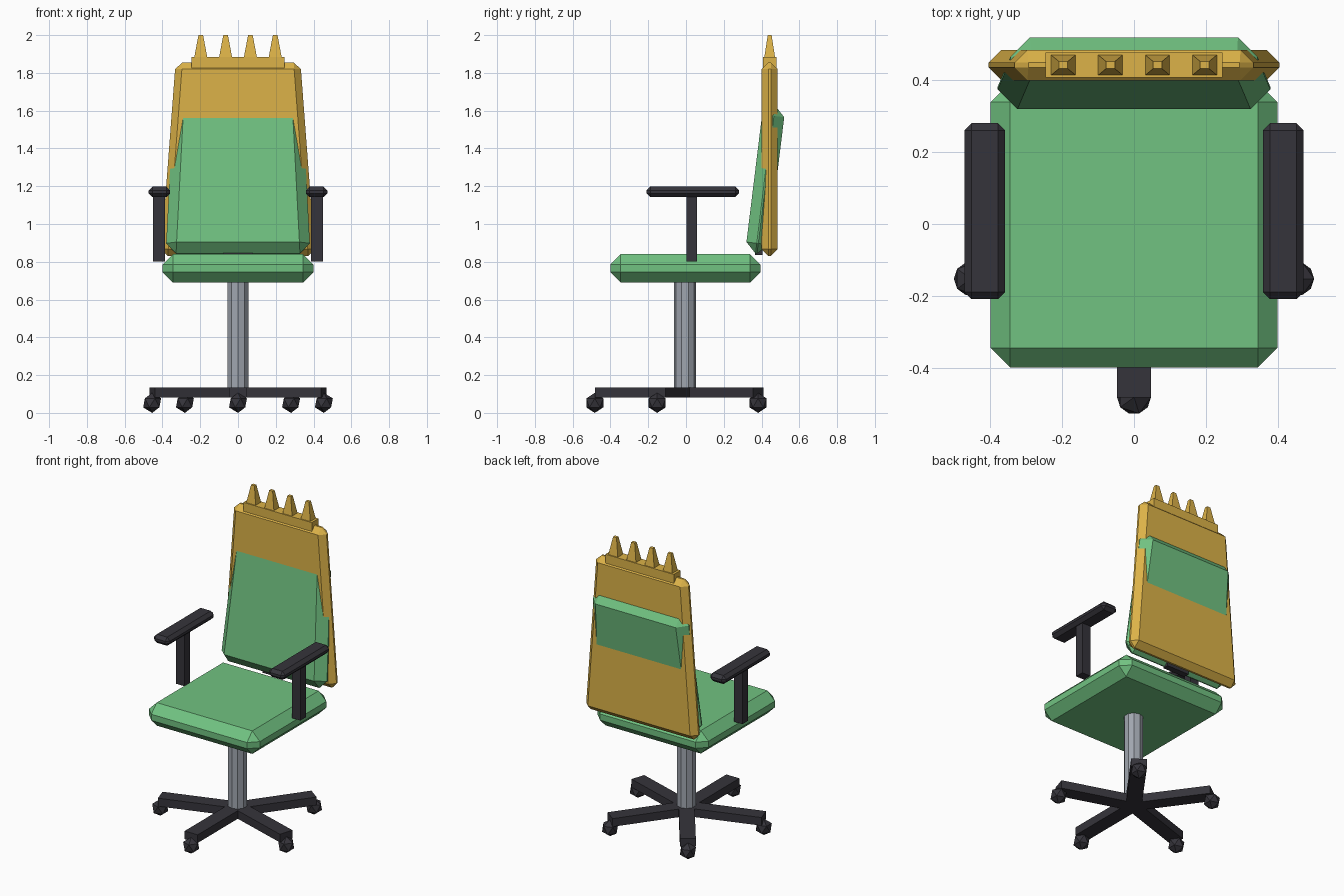
import bpy, bmesh, math
from mathutils import Matrix, Vector

if "Cube" in bpy.data.objects:
    bpy.data.objects.remove(bpy.data.objects["Cube"])


def material(name, rgb):
    m = bpy.data.materials.new(name)
    m.diffuse_color = (*rgb, 1)
    m.use_nodes = True
    m.node_tree.nodes["Principled BSDF"].inputs["Base Color"].default_value = m.diffuse_color
    return m


GREEN = material("green_fabric", (0.165, 0.54, 0.22))
GOLD = material("gold", (0.72, 0.45, 0.065))
DARK = material("dark_plastic", (0.036, 0.034, 0.043))
STEEL = material("grey_steel", (0.35, 0.38, 0.43))


def finish(name, bm, mat, matrix):
    bmesh.ops.recalc_face_normals(bm, faces=bm.faces)
    bm.transform(matrix)
    mesh = bpy.data.meshes.new(name)
    bm.to_mesh(mesh)
    bm.free()
    mesh.materials.append(mat)
    obj = bpy.data.objects.new(name, mesh)
    bpy.context.collection.objects.link(obj)
    return obj


def block(name, mat, center, size, bevel=0, top=(1, 1), rot=Matrix()):
    """Box with optional tapered top, chamfered edges and rotation."""
    bm = bmesh.new()
    bmesh.ops.create_cube(bm, size=1)
    for v in bm.verts:
        if v.co.z > 0:
            v.co.x *= top[0]
            v.co.y *= top[1]
        v.co = Vector(a * b for a, b in zip(v.co, size))
    if bevel:
        bmesh.ops.bevel(bm, geom=bm.edges[:], offset=bevel, segments=1,
                        affect='EDGES', profile=0.5)
    return finish(name, bm, mat, Matrix.Translation(center) @ rot)


# Seat cushion
block("seat", GREEN, (0, -0.003, 0.765), (0.80, 0.795, 0.15), 0.055)

# Back panel, leaning back cushion and hidden bracket
block("back_panel", GOLD, (0, 0.443, 1.343), (0.816, 0.085, 1.025), 0.036, (0.81, 1))
block("back_cushion", GREEN, (0, 0.42, 1.235), (0.766, 0.118, 0.79), 0.055,
      (0.893, 1), Matrix.Rotation(math.radians(-7), 4, 'X'))
block("back_bracket", DARK, (0, 0.385, 0.87), (0.16, 0.04, 0.07))

# Crown bar and spikes
block("crown_bar", GOLD, (0, 0.443, 1.85), (0.494, 0.07, 0.07))
for i in range(4):
    block(f"crown_spike_{i + 1}", GOLD, (-0.197 + i * 0.1313, 0.443, 1.9425),
          (0.068, 0.056, 0.115), top=(0.36, 0.36))

# Armrests
for side, s in (("left", -1), ("right", 1)):
    block(f"{side}_arm_post", DARK, (s * 0.418, 0.031, 0.98), (0.062, 0.057, 0.355))
    block(f"{side}_arm_pad", DARK, (s * 0.416, 0.036, 1.17), (0.114, 0.49, 0.056), 0.02)

# Central column
CY = -0.005
bm = bmesh.new()
bmesh.ops.create_cone(bm, cap_ends=True, segments=10, radius1=0.058, radius2=0.058, depth=0.6)
finish("column", bm, STEEL, Matrix.Translation((0, CY, 0.4)))

# Five-star base with faceted casters
R = 0.478
for i in range(5):
    turn = Matrix.Rotation(i * math.tau / 5, 4, 'Z')
    mid = turn @ Vector((0, -R / 2, 0))
    end = turn @ Vector((0, -R, 0))
    block(f"base_leg_{i + 1}", DARK, (mid.x, mid.y + CY, 0.108),
          (0.094, R, 0.053), rot=turn)
    bm = bmesh.new()
    bmesh.ops.create_icosphere(bm, subdivisions=1, radius=0.053)
    finish(f"caster_{i + 1}", bm, DARK, Matrix.Translation((end.x, end.y + CY, 0.053)))
